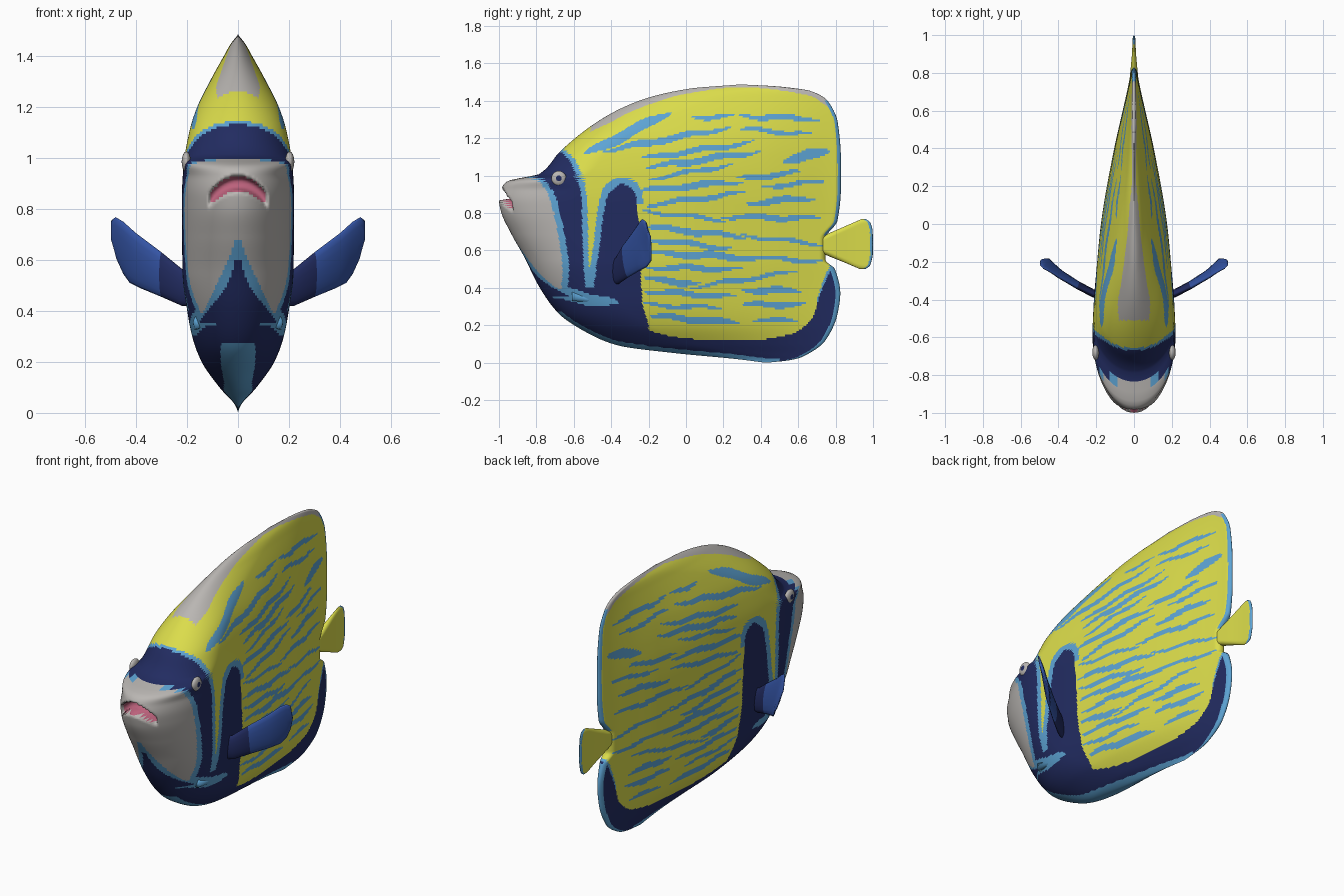
import bpy, bmesh, math
from mathutils import Vector

if "Cube" in bpy.data.objects:
    bpy.data.objects.remove(bpy.data.objects["Cube"])


def material(name, *rgb):
    mat = bpy.data.materials.new(name)
    mat.use_nodes = True
    mat.diffuse_color = (*rgb, 1)
    mat.node_tree.nodes["Principled BSDF"].inputs["Base Color"].default_value = (*rgb, 1)
    return mat


MATS = [material("yellow", .71, .72, .07), material("light_blue", .11, .37, .66),
        material("navy", .016, .025, .12), material("pale_grey", .49, .47, .45),
        material("bright_blue", .035, .09, .38), material("mouth_pink", .5, .12, .2)]
YELLOW, SKY, NAVY, GREY, BLUE, PINK = range(len(MATS))


def curve(points):
    """Monotone smooth curve through sorted (input, output) points."""
    xs, ys = zip(*points)
    slope = [(ys[i + 1] - ys[i]) / (xs[i + 1] - xs[i]) for i in range(len(xs) - 1)]
    tan = [slope[0]]
    for a, b in zip(slope, slope[1:]):
        tan.append(2 * a * b / (a + b) if a * b > 0 else 0)
    tan.append(slope[-1])

    def value(x):
        if x <= xs[0]:
            return ys[0]
        if x >= xs[-1]:
            return ys[-1]
        i = 0
        while x > xs[i + 1]:
            i += 1
        h = xs[i + 1] - xs[i]
        t = (x - xs[i]) / h
        s = t * t * (3 - 2 * t)
        return (ys[i] * (1 - s) + ys[i + 1] * s + h * t * (1 - t)
                * (tan[i] * (1 - t) - tan[i + 1] * t))
    return value


def spread(t, a, b, d=.05):
    """Even steps, packed closer at the start (a) and the end (b)."""
    f = t - a * (1 - math.exp(-t / d)) + b * (1 - math.exp((t - 1) / d))
    f0, f1 = b * (1 - math.exp(-1 / d)), 1 - a * (1 - math.exp(-1 / d))
    return (f - f0) / (f1 - f0)


def build(name, verts, faces, paint, mirror=True):
    mesh = bpy.data.meshes.new(name)
    mesh.from_pydata(verts, [], faces)
    for mat in MATS:
        mesh.materials.append(mat)
    for poly in mesh.polygons:
        poly.use_smooth = True
        poly.material_index = paint(*poly.center)
    obj = bpy.data.objects.new(name, mesh)
    bpy.context.collection.objects.link(obj)
    if mirror:
        mod = obj.modifiers.new("mirror", "MIRROR")
        mod.merge_threshold = .0004
    return obj


def slab(name, low, high, front, back, half, paint, rows, cols, warp=None):
    """Mirrored skin made of horizontal slices from a front to a back outline."""
    verts, faces = [], []
    for j in range(rows + 1):
        z = low + (high - low) * spread(j / rows, .045, .045)
        y0, y1 = front(z), back(z)
        for i in range(cols + 1):
            y = y0 + (y1 - y0) * spread(i / cols, .046, .03)
            p = (half(y, z), y, z)
            verts.append(warp(*p) if warp else p)
    w = cols + 1
    for j in range(rows):
        for i in range(cols):
            k = j * w + i
            faces.append((k, k + 1, k + w + 1, k + w))
    return build(name, verts, faces, paint)


def rounded(u):
    u = min(max(u, 0), 1)
    return math.sqrt(1 - (1 - u) ** 2)


# Body outline, given as height -> length position
FRONT = [(0, .42), (.02, .26), (.048, -.035), (.09, -.357), (.155, -.52), (.262, -.68),
         (.406, -.785), (.567, -.866), (.69, -.935), (.81, -.99), (.87, -1), (.94, -.982),
         (.97, -.955), (.99, -.87), (1.005, -.79), (1.134, -.668), (1.294, -.464),
         (1.4, -.25), (1.465, .02), (1.487, .287)]
BACK = [(0, .44), (.012, .55), (.03, .62), (.118, .745), (.26, .81), (.37, .825), (.5, .796),
        (.55, .745), (.66, .745), (.76, .81), (.93, .828), (1.09, .828), (1.28, .812),
        (1.396, .76), (1.45, .673), (1.476, .5), (1.487, .3)]
front, back = curve(FRONT), curve(BACK)
top = curve(sorted((y, z) for z, y in FRONT + BACK[:-1] if z > 1 and y < .78))
bottom = curve(sorted((y, z) for z, y in FRONT if z < .5))

# Thickness of the body along its length and by height
plan = curve([(-1, .215), (-.6, .22), (-.45, .215), (-.2, .195), (0, .175), (.4, .105),
              (.6, .06), (.75, .027), (.83, .014)])
lens = curve([(0, 0), (.05, .2), (.1, .41), (.2, .72), (.3, .86), (.4, .93), (.55, 1), (.85, 1),
              (1, .96), (1.1, .89), (1.2, .77), (1.3, .58), (1.4, .34), (1.45, .2), (1.487, 0)])
bluntness = curve([(0, .45), (.5, .36), (.92, .42), (1, .26), (1.15, .25), (1.4, .4)])


def body_half(y, z):
    return (plan(y) * lens(z) * rounded((y - front(z)) / bluntness(z))
            * rounded((back(z) - y) / .03))


# Mouth: an arched pocket pressed into the snout
def mouth(x, z):
    arch = max(0, 1 - ((z + 5 * x * x - .9) / .032) ** 4)
    return arch * math.sqrt(max(0, 1 - (x / .115) ** 2))


def press_mouth(x, y, z):
    reach = min(max((-.8 - y) / .05, 0), 1)
    return (x, y + .085 * reach * mouth(x, z), z)


# Painted regions
face_edge = curve([(.33, -.64), (.4, -.665), (.5, -.66), (.66, -.68), (.88, -.73), (.97, -.79),
                   (1, -.86), (1.05, -.95)])
eye_band = curve([(.36, -.5), (.4, -.535), (.56, -.55), (.88, -.56), (1.06, -.61),
                  (1.13, -.67), (1.2, -.8)])
patch_front = curve([(.36, -.5), (.6, -.465), (.8, -.44), (.9, -.415), (.95, -.36)])
patch_back = curve([(.2, -.2), (.34, -.235), (.72, -.25), (.88, -.265), (.93, -.29), (.95, -.33)])
belly = curve([(-.23, .3), (-.19, .17), (.07, .125), (.34, .12), (.555, .15), (.67, .23),
               (.72, .37), (.76, .47), (.83, .55)])
chin_navy = curve([(.33, .17), (.4, .12), (.5, .045), (.62, 0)])
chin_blue = curve([(.35, .19), (.4, .135), (.5, .085), (.6, .04), (.7, 0)])
crest = curve([(-.5, .03), (-.4, .045), (0, .025), (.3, .014), (.72, .03)])

# Flank streaks in hundredths: start y, z, end y, z
STREAKS = [(3, 131, 26, 132), (28, 132, 72, 130), (-45, 113, 25, 126), (29, 125, 67, 122),
           (-25, 109, 37, 118), (-22, 104, 40, 113), (-20, 98, 26, 106), (26, 98, 62, 102),
           (-25, 92, 32, 97), (40, 94, 75, 97), (-22, 84, 32, 91), (32, 85, 69, 88),
           (-24, 81, 22, 76), (18, 78, 73, 77), (-24, 73, 32, 67), (29, 68, 74, 63),
           (-23, 66, 25, 61), (-23, 59, 50, 55), (40, 56, 73, 54), (-22, 51, 30, 50),
           (-23, 45, 8, 42), (2, 40, 60, 49), (-23, 38, 28, 35), (30, 39, 62, 38),
           (-23, 31, 20, 29), (30, 31, 64, 31), (-20, 25, 30, 21), (35, 23, 60, 22)]
STREAKS = [tuple(n / 100 for n in s) + (.013 + .003 * (k % 3),) for k, s in enumerate(STREAKS)]
STREAKS += [(-.55, 1.11, -.08, 1.34, .032), (.52, 1.08, .77, 1.13, .03)]


def on_streak(y, z, streak):
    a, b, c, d, w = streak
    t = (y - a) / (c - a)
    if not 0 < t < 1:
        return False
    wave = .007 * math.sin(22 * y + 40 * b)
    return abs(z - b - (d - b) * t - wave) < w * math.sqrt(math.sin(math.pi * t))


def paint_body(x, y, z):
    if y < -.75 and mouth(x, z) > .35:
        return PINK
    # Mask, chin and eye band
    if z > .35 and y < face_edge(z) + .035:
        if x < chin_navy(z):
            return NAVY
        return SKY if x < chin_blue(z) or y > face_edge(z) else GREY
    if on_streak(y, z, (-.85, .4, -.36, .315, .035)):
        return SKY
    # Edge trims
    if y < .5 and z < .27 and z - bottom(y) < .024 or z < .5 and y > back(z) - .025:
        return SKY
    if z > .68 and y > back(z) - .018 and z < 1.4:
        return SKY
    if y > -.51 and z > 1.2 and top(y) - z < crest(y):
        return GREY
    if y < eye_band(z) or z < .4 and y < patch_back(z):
        return NAVY
    if y < eye_band(z) + .03:
        return SKY
    # Shoulder patch with its border
    if z < .955 and patch_front(z) < y < patch_back(z):
        return NAVY
    rim = .03 if z > .85 else 0
    if z < .987 and patch_front(z - .03) - .03 < y < patch_back(z - .03 * (z > .85)) + rim:
        return SKY
    if z < belly(y):
        return NAVY
    if y > .7 and z < belly(y) + .03:
        return SKY
    return SKY if any(on_streak(y, z, s) for s in STREAKS) else YELLOW


slab("body", 0, 1.487, front, back, body_half, paint_body, 165, 215, press_mouth)

# Tail fin
tail_front = curve([(.5, .93), (.53, .86), (.575, .75), (.61, .68), (.65, .68), (.685, .75),
                    (.72, .83), (.768, .94)])
tail_back = curve([(.5, .96), (.52, .985), (.6, 1), (.7, .998), (.75, .985), (.768, .96)])
tail_plan = curve([(.68, .03), (.8, .02), (.9, .011), (1, .006)])


def tail_half(y, z):
    return (tail_plan(y) * rounded((y - tail_front(z)) / .06) * rounded((tail_back(z) - y) / .02)
            * rounded((z - .5) / .02) * rounded((.768 - z) / .02))


slab("tail_fin", .5, .768, tail_front, tail_back, tail_half,
     lambda x, y, z: SKY if y > tail_back(z) - .014 else YELLOW, 36, 44)

# Pectoral fins: rings between an upper and a lower edge
upper = [(.16, -.39, .55), (.22, -.37, .565), (.3, -.335, .63), (.4, -.28, .705),
         (.45, -.25, .75), (.48, -.235, .768), (.497, -.215, .755), (.497, -.2, .69)]
lower = [(.16, -.39, .42), (.22, -.36, .42), (.3, -.31, .455), (.385, -.25, .49),
         (.425, -.21, .51), (.45, -.185, .545), (.475, -.185, .6), (.493, -.19, .67)]
SIDES = 16
verts, faces = [], []
for k, (a, b) in enumerate(zip(upper, lower)):
    a, b = Vector(a), Vector(b)
    out = Vector((.5, -.8, 0)) * (.024 - .0025 * k)
    for i in range(SIDES):
        ang = math.tau * i / SIDES
        verts.append((a + b) / 2 + (a - b) / 2 * math.cos(ang) + out * math.sin(ang))
for k in range(len(upper) - 1):
    for i in range(SIDES):
        n = (i + 1) % SIDES
        p, q = k * SIDES, (k + 1) * SIDES
        faces.append((p + i, q + i, q + n, p + n))
faces.append(tuple(range(len(verts) - SIDES, len(verts))))
fins = build("pectoral_fins", verts, faces, lambda x, y, z: BLUE if x > .31 else NAVY)


def recalc(obj, bm=None):
    bm = bm or bmesh.new()
    bm.from_mesh(obj.data)
    bmesh.ops.recalc_face_normals(bm, faces=bm.faces)
    bm.to_mesh(obj.data)
    bm.free()


recalc(fins)


# Eyes and gill spines
def primitive(name, bm, place, paint):
    verts = [place(v.co) for v in bm.verts]
    bm.verts.index_update()
    faces = [[v.index for v in f.verts] for f in bm.faces]
    bm.free()
    recalc(build(name, verts, faces, paint))


EYE = Vector((body_half(-.68, .985) - .004, -.68, .985))
bm = bmesh.new()
bmesh.ops.create_uvsphere(bm, u_segments=24, v_segments=16, radius=1)
primitive("eyes", bm, lambda c: EYE + Vector((c.z * .018, c.x * .04, c.y * .04)),
          lambda x, y, z: NAVY if math.hypot(y - EYE.y, z - EYE.z) < .014 else GREY)

bm = bmesh.new()
bmesh.ops.create_cone(bm, segments=16, radius1=1, radius2=.1, depth=1, cap_ends=True)
primitive("gill_spines", bm,
          lambda c: Vector((.168 + c.x * .018 + c.z * .02, -.49 + c.z * .24,
                            .335 + c.y * .025 - c.z * .04)), lambda x, y, z: SKY)
